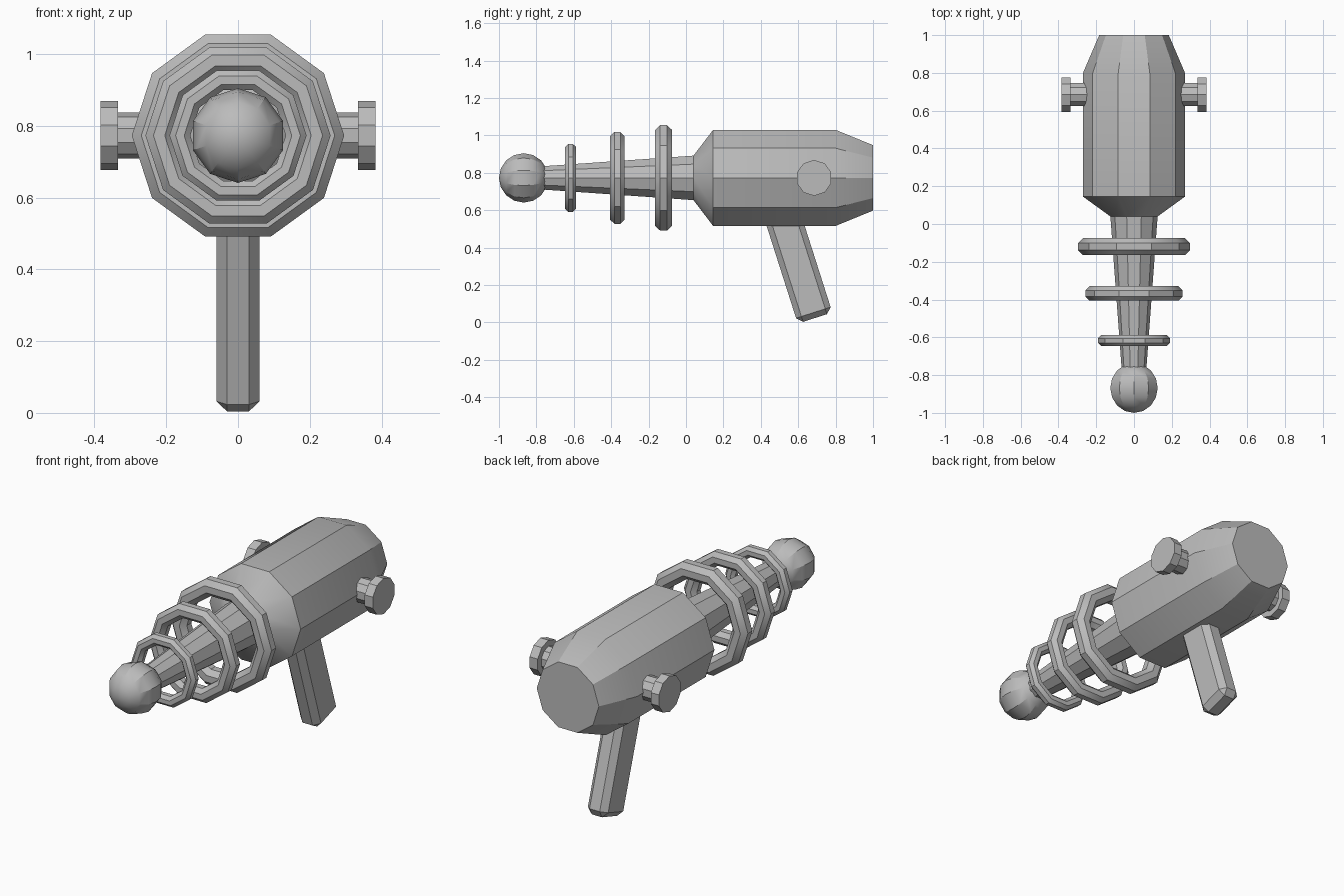
import bpy
from math import sin, cos, pi, radians
from mathutils import Matrix

cube = bpy.data.objects.get("Cube")
if cube:
    bpy.data.objects.remove(cube, do_unlink=True)

SIDES = 10
AXIS_Z = 0.773

grey = bpy.data.materials.new("grey")
grey.use_nodes = True
colour = (0.5, 0.5, 0.5, 1)
grey.diffuse_color = colour
grey.node_tree.nodes["Principled BSDF"].inputs["Base Color"].default_value = colour


def finish(obj):
    """Give an object its material and shading."""
    if not obj.data.materials:
        obj.data.materials.append(grey)
    bpy.ops.object.select_all(action='DESELECT')
    obj.select_set(True)
    bpy.context.view_layer.objects.active = obj
    bpy.ops.object.shade_smooth_by_angle(angle=radians(30))
    return obj


def lathe(name, profile, matrix, closed=False):
    """Spin (radius, height) points round local z; closed makes a ring."""
    verts, faces = [], []
    n = len(profile)
    for i in range(SIDES):
        a = 2 * pi * i / SIDES
        verts += [(r * cos(a), r * sin(a), h) for r, h in profile]
    for i in range(SIDES):
        j = (i + 1) % SIDES
        for k in range(n if closed else n - 1):
            m = (k + 1) % n
            faces.append((i * n + k, j * n + k, j * n + m, i * n + m))
    if not closed:
        faces.append([i * n for i in reversed(range(SIDES))])
        faces.append([i * n + n - 1 for i in range(SIDES)])
    mesh = bpy.data.meshes.new(name)
    mesh.from_pydata(verts, [], faces)
    mesh.transform(matrix)
    obj = bpy.data.objects.new(name, mesh)
    bpy.context.collection.objects.link(obj)
    return finish(obj)


def along_y(y):
    # local z points backward along +y, a corner stays on the x axis
    return Matrix.Translation((0, y, AXIS_Z)) @ Matrix.Rotation(-pi / 2, 4, 'X')


# Barrel and body in one turned shape
lathe("barrel_and_body",
      [(0.063, -0.8), (0.125, 0.04), (0.27, 0.145), (0.27, 0.8), (0.184, 1.0)],
      along_y(0))

# Ball at the muzzle
bpy.ops.mesh.primitive_uv_sphere_add(segments=SIDES, ring_count=8, radius=0.132)
ball = bpy.context.object
ball.name = "muzzle_ball"
ball.data.transform(along_y(-0.868))
finish(ball)

# Floating rings round the barrel: (name, y, outer radius, half thickness)
for name, y, outer, half in (("large_ring", -0.12, 0.296, 0.045),
                             ("middle_ring", -0.367, 0.258, 0.038),
                             ("small_ring", -0.617, 0.191, 0.029)):
    tube = half / cos(pi / 8)
    section = []
    for k in range(8):
        a = pi / 8 + k * pi / 4
        section.append((outer - half + tube * cos(a), tube * sin(a)))
    lathe(name, section, along_y(y), closed=True)

# Side knobs
for side, s in (("left", 1), ("right", -1)):
    place = Matrix.Translation((0, 0.685, AXIS_Z)) @ Matrix.Rotation(s * pi / 2, 4, 'Y')
    lathe(side + "_knob",
          [(0.064, 0.2), (0.064, 0.335), (0.096, 0.335), (0.096, 0.383)], place)

# Raked handle with chamfered edges
length = 0.65
bpy.ops.mesh.primitive_cube_add(size=1)
handle = bpy.context.object
handle.name = "handle"
handle.data.transform(Matrix.Translation((0, 0.69, 0.024))
                      @ Matrix.Rotation(radians(17.7), 4, 'X')
                      @ Matrix.Diagonal((0.12, 0.194, length, 1))
                      @ Matrix.Translation((0, 0, 0.5)))
bevel = handle.modifiers.new("chamfer", 'BEVEL')
bevel.width = 0.03
bevel.segments = 1
bpy.ops.object.modifier_apply(modifier=bevel.name)
finish(handle)
